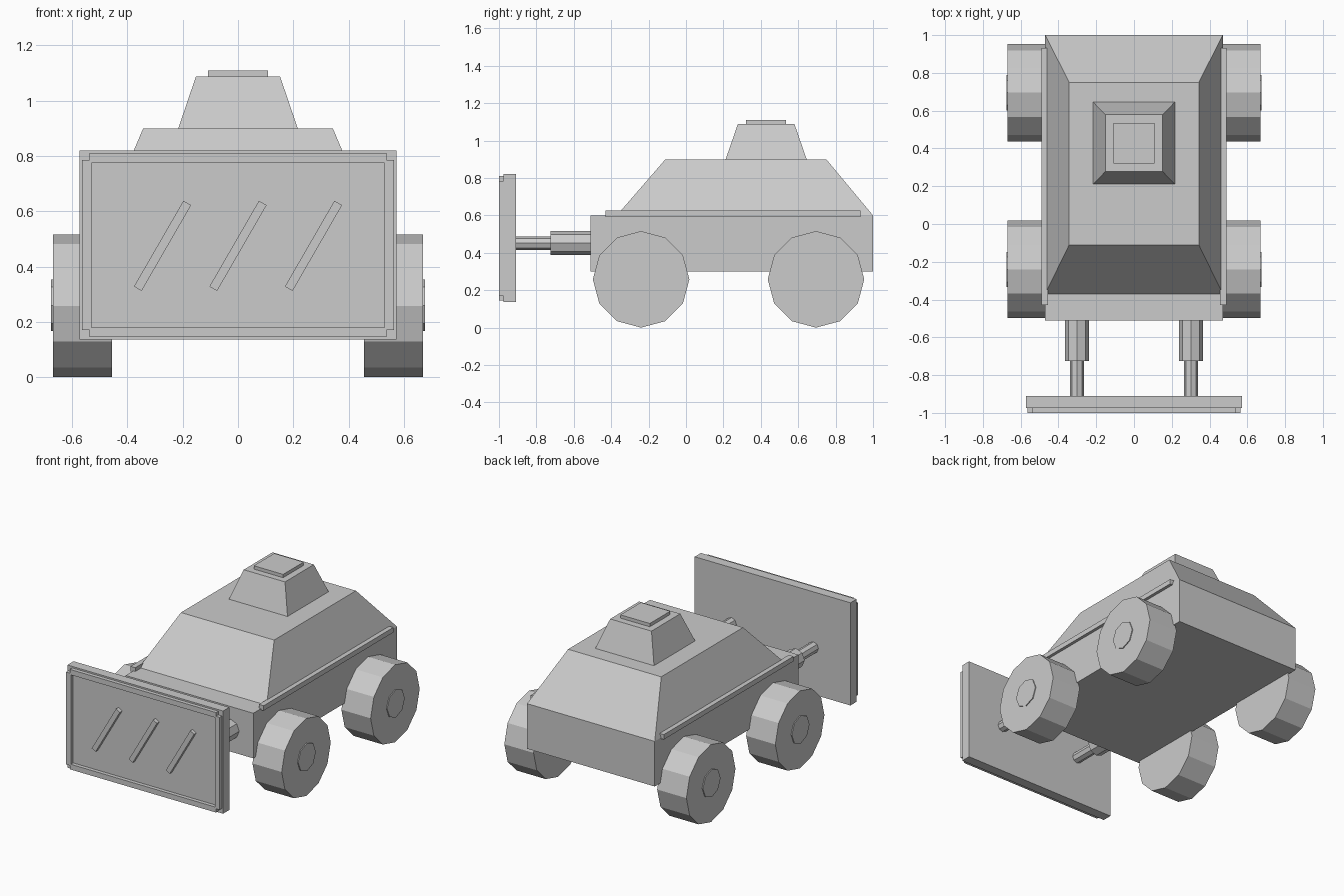
import bpy, bmesh, math
from mathutils import Matrix

if "Cube" in bpy.data.objects:
    bpy.data.objects.remove(bpy.data.objects["Cube"])


def finish(name, bm):
    bmesh.ops.recalc_face_normals(bm, faces=bm.faces)
    me = bpy.data.meshes.new(name)
    bm.to_mesh(me)
    bm.free()
    ob = bpy.data.objects.new(name, me)
    bpy.context.collection.objects.link(ob)
    return ob


def frustum(name, base, top, z0, z1):
    """Tapered block; base and top are (half width x, y min, y max)."""
    bm = bmesh.new()
    rings = []
    for (w, a, b), z in ((base, z0), (top, z1)):
        rings.append([bm.verts.new((x, y, z)) for x, y in ((-w, a), (w, a), (w, b), (-w, b))])
    lo, hi = rings
    bm.faces.new(lo[::-1])
    bm.faces.new(hi)
    for i in range(4):
        j = (i + 1) % 4
        bm.faces.new((lo[i], lo[j], hi[j], hi[i]))
    return finish(name, bm)


def box(name, xs, ys, zs, tilt=0):
    """Block between limits, optionally tilted about the y axis."""
    bm = bmesh.new()
    lims = (xs, ys, zs)
    size = [b - a for a, b in lims]
    mid = [(a + b) / 2 for a, b in lims]
    m = Matrix.Translation(mid) @ Matrix.Rotation(tilt, 4, 'Y') @ Matrix.Diagonal((*size, 1))
    bmesh.ops.create_cube(bm, size=1, matrix=m)
    return finish(name, bm)


def prism(name, axis, sides, r, start, end, a, b):
    """Cylinder along x (a, b = y, z) or along y (a, b = x, z), a vertex on top."""
    bm = bmesh.new()
    mid = (start + end) / 2
    if axis == 'X':
        m = Matrix.Translation((mid, a, b)) @ Matrix.Rotation(math.pi / 2, 4, 'Y')
    else:
        m = Matrix.Translation((a, mid, b)) @ Matrix.Rotation(math.pi / 2, 4, 'X')
    bmesh.ops.create_cone(bm, cap_ends=True, segments=sides, radius1=r, radius2=r,
                          depth=abs(end - start), matrix=m)
    return finish(name, bm)


# Hull, sloped cabin, turret and hatch
box("hull", (-0.47, 0.47), (-0.51, 1.0), (0.3, 0.6))
frustum("cabin", (0.47, -0.37, 1.0), (0.343, -0.11, 0.75), 0.6, 0.9)
frustum("turret", (0.216, 0.212, 0.645), (0.152, 0.277, 0.58), 0.9, 1.088)
box("hatch", (-0.108, 0.108), (0.32, 0.535), (1.08, 1.11))

# Blade plate
box("blade", (-0.573, 0.573), (-0.975, -0.91), (0.137, 0.82))
# Horizontal frame bars
for name, z in (("blade_bar_bottom", 0.145), ("blade_bar_top", 0.775)):
    box(name, (-0.538, 0.538), (-1.0, -0.97), (z, z + 0.035))
# Raised slanted stripes
for i in (-1, 0, 1):
    x = i * 0.273
    box(f"blade_stripe_{i + 2}", (x - 0.016, x + 0.016), (-1.0, -0.97),
        (0.296, 0.654), math.radians(30))

for side, s in (("left", -1), ("right", 1)):
    # Vertical frame bars and side rails
    box(f"blade_bar_{side}", sorted((s * 0.53, s * 0.565)), (-1.0, -0.97), (0.17, 0.785))
    box(f"side_rail_{side}", sorted((s * 0.455, s * 0.49)), (-0.43, 0.933), (0.592, 0.625))
    # Pushing arms
    prism(f"arm_sleeve_{side}", 'Y', 8, 0.064, -0.725, -0.5, s * 0.302, 0.452)
    prism(f"arm_rod_{side}", 'Y', 8, 0.036, -0.91, -0.72, s * 0.302, 0.452)
    # Wheels and hubs
    for end, y in (("front", -0.24), ("rear", 0.695)):
        prism(f"wheel_{end}_{side}", 'X', 12, 0.258, s * 0.455, s * 0.67, y, 0.258)
        prism(f"hub_{end}_{side}", 'X', 8, 0.093, s * 0.6, s * 0.676, y, 0.26)
